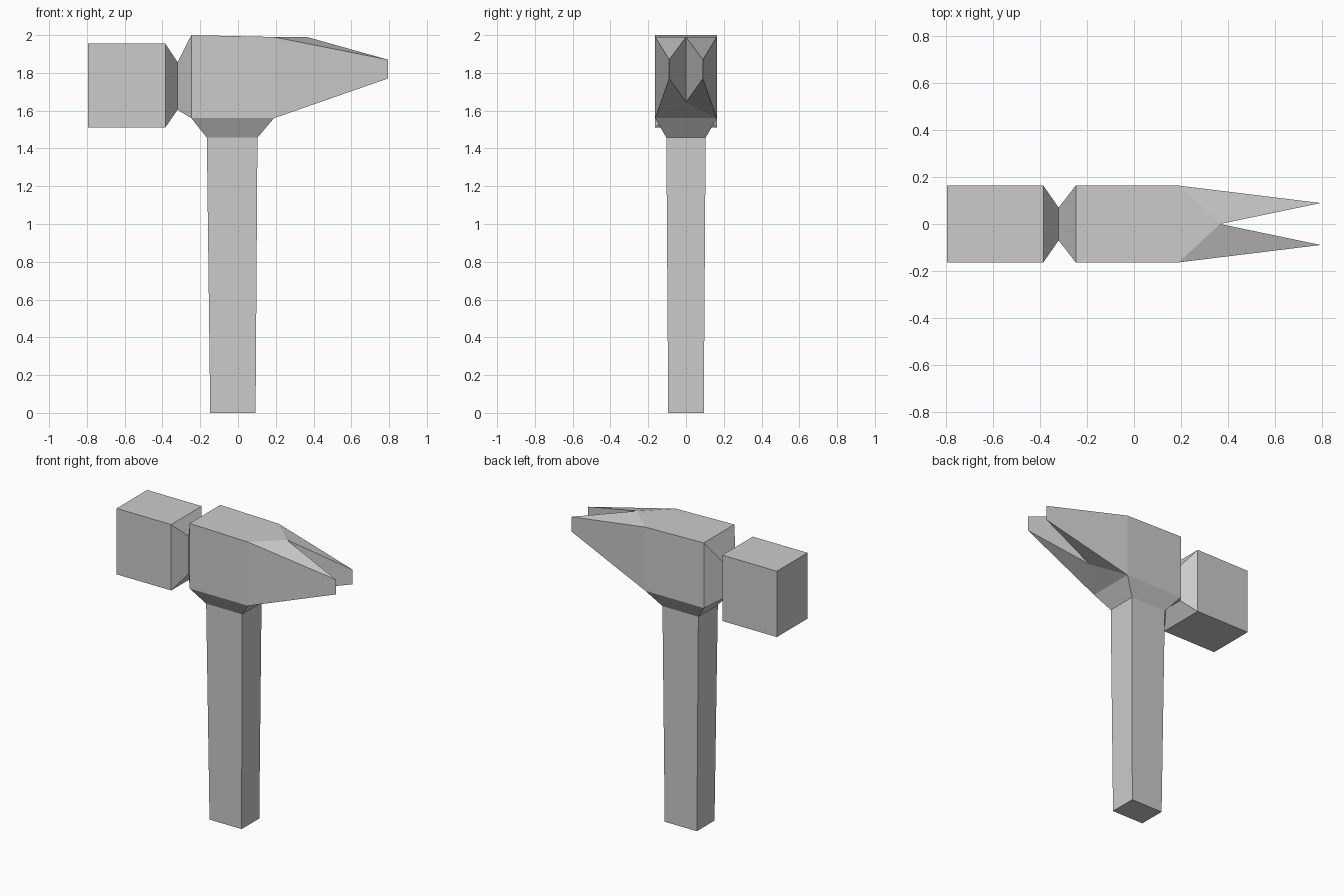
import bpy, bmesh

if "Cube" in bpy.data.objects:
    bpy.data.objects.remove(bpy.data.objects["Cube"])

W = 0.163          # half depth of the head
XL, XR = -0.247, 0.19   # ends of the head's middle block


def finish(name, bm):
    bmesh.ops.remove_doubles(bm, verts=bm.verts, dist=1e-5)
    bmesh.ops.recalc_face_normals(bm, faces=bm.faces)
    me = bpy.data.meshes.new(name)
    bm.to_mesh(me)
    bm.free()
    ob = bpy.data.objects.new(name, me)
    bpy.context.collection.objects.link(ob)
    return ob


def loft(bm, rings, cap_start=False, cap_end=False, skip=()):
    """Join four-cornered rings; skip lists side indices left open."""
    rows = [[bm.verts.new(p) for p in r] for r in rings]
    for a, b in zip(rows, rows[1:]):
        for i in range(4):
            if i not in skip:
                j = (i + 1) % 4
                bm.faces.new((a[i], a[j], b[j], b[i]))
    if cap_start:
        bm.faces.new(rows[0][::-1])
    if cap_end:
        bm.faces.new(rows[-1])


def z_ring(z, x0, x1, y, z_right=None):
    zr = z if z_right is None else z_right
    return [(x0, -y, z), (x1, -y, zr), (x1, y, zr), (x0, y, z)]


def x_ring(x, y, z0, z1):
    return [(x, -y, z0), (x, y, z0), (x, y, z1), (x, -y, z1)]


# Tapered handle, bottom closed
bm = bmesh.new()
loft(bm, [z_ring(0, -0.147, 0.093, 0.094),
          z_ring(1.457, -0.165, 0.103, 0.104)], cap_start=True)
finish("handle", bm)

# Hammer head in one shell
bm = bmesh.new()
# collar flaring out of the handle
loft(bm, [z_ring(1.457, -0.165, 0.103, 0.104), z_ring(1.56, XL, XR, W)])
# middle block, open towards neck and claw
loft(bm, [z_ring(1.56, XL, XR, W), z_ring(2.0, XL, XR, W, 1.99)],
     cap_end=True, skip=(1, 3))
# pinched neck and square striking block
loft(bm, [x_ring(-0.793, W, 1.51, 1.955), x_ring(-0.385, W, 1.51, 1.955),
          x_ring(-0.32, 0.07, 1.605, 1.857), x_ring(XL, W, 1.56, 2.0)],
     cap_start=True)

# split claw: two pointed prongs either side of a notch
notch = [(0.365, 0, 1.645), (0.365, 0, 1.99)]
for s in (-1, 1):
    root = [(XR, s * W, 1.56), (XR, s * W, 1.99)]
    tip = [(0.793, s * 0.089, 1.77), (0.793, s * 0.089, 1.87)]
    (rb, rt), (tb, tt), (nb, nt) = [[bm.verts.new(p) for p in e]
                                    for e in (root, tip, notch)]
    bm.faces.new((rb, tb, tt, rt))
    bm.faces.new((tb, nb, nt, tt))
    bm.faces.new((rt, tt, nt))
    bm.faces.new((rb, nb, tb))
# webs closing the root of the claw above and below
for z, zn in ((1.56, 1.645), (1.99, 1.99)):
    bm.faces.new([bm.verts.new(p) for p in
                  ((XR, -W, z), (XR, W, z), (0.365, 0, zn))])
finish("hammer_head", bm)
